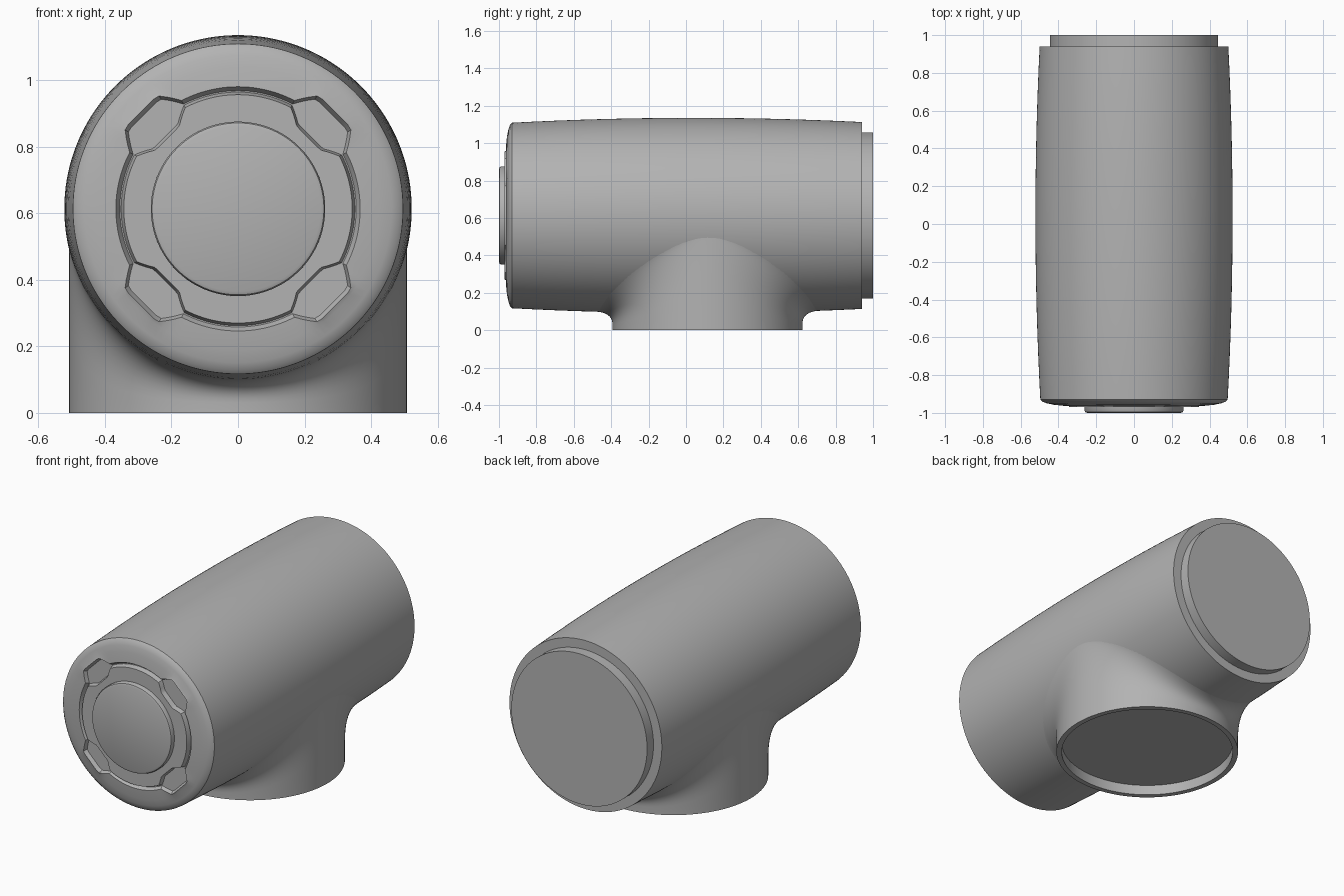
import bpy, bmesh
from math import sin, cos, pi, radians, degrees, sqrt

if "Cube" in bpy.data.objects:
    bpy.data.objects.remove(bpy.data.objects["Cube"], do_unlink=True)

SEG = 144
AXIS_Z = 0.613
NECK_Y, NECK_R = 0.115, 0.508
ANGLES = [2 * pi * i / SEG for i in range(SEG)]

grey = bpy.data.materials.new("plain grey")
grey.use_nodes = True
grey.diffuse_color = (0.45, 0.45, 0.45, 1)
grey.node_tree.nodes["Principled BSDF"].inputs["Base Color"].default_value = grey.diffuse_color


def loft(name, rings):
    """Skin a stack of closed rings and cap both ends."""
    bm = bmesh.new()
    loops = [[bm.verts.new(p) for p in ring] for ring in rings]
    for a, b in zip(loops, loops[1:]):
        for i in range(SEG):
            j = (i + 1) % SEG
            bm.faces.new((a[i], a[j], b[j], b[i]))
    bm.faces.new(loops[0])
    bm.faces.new(loops[-1])
    bmesh.ops.recalc_face_normals(bm, faces=bm.faces)
    mesh = bpy.data.meshes.new(name)
    bm.to_mesh(mesh)
    bm.free()
    mesh.materials.append(grey)
    ob = bpy.data.objects.new(name, mesh)
    bpy.context.collection.objects.link(ob)
    bpy.ops.object.select_all(action='DESELECT')
    ob.select_set(True)
    bpy.context.view_layer.objects.active = ob
    bpy.ops.object.shade_smooth_by_angle(angle=radians(28))


def ring(y, radius):
    """Ring round the long axis; radius is a number or a function of angle."""
    r = radius if callable(radius) else lambda a: radius
    return [(r(a) * cos(a), y, AXIS_Z + r(a) * sin(a)) for a in ANGLES]


def barrel(y):
    return 0.522 - 0.025 * ((y - 0.04) / 0.95) ** 2


def contour(base, lobe, grow=0.0):
    """Circle with a flat-ended lobe on each diagonal."""
    def radius(a):
        d = abs(degrees(a) % 90 - 45)
        t = min(1, max(0, (17.5 - d) / 8))
        return base + (lobe / cos(radians(min(d, 9))) - base) * t + grow
    return radius


# Barrel with domed front, lobed groove and raised centre disc
outer = contour(0.367, 0.412)
outer_floor = contour(0.367, 0.412, -0.012)
inner_floor = contour(0.343, 0.300, 0.008)
inner = contour(0.343, 0.300)
front = [ring(-0.970, 0.25), ring(-0.970, 0.285), ring(-0.970, inner), ring(-0.942, inner_floor),
         ring(-0.942, outer_floor), ring(-0.963, outer), ring(-0.957, 0.425),
         ring(-0.949, 0.462), ring(-0.941, 0.484), ring(-0.930, barrel(-0.93))]
sides = [ring(y, barrel(y)) for y in [-0.93 + 1.87 * k / 16 for k in range(1, 17)]]
loft("barrel", front + sides)

# Round button on the front
loft("front_button", [ring(-0.95, 0.262), ring(-0.988, 0.262), ring(-0.996, 0.258),
                      ring(-1.0, 0.248)])

# Stepped plug on the back
loft("back_plug", [ring(0.90, 0.445), ring(1.0, 0.445)])


# Neck flowing from the round foot into the barrel
def neck_ring(step):
    pts = []
    for a in ANGLES:
        x, y = NECK_R * cos(a), NECK_Y + NECK_R * sin(a)
        side = cos(a) ** 2
        flare = sin(a) * (0.10 + 0.20 * side)
        end_y = y + flare
        z_mid = AXIS_Z - sqrt(barrel(y) ** 2 - x * x)
        z_end = AXIS_Z - sqrt(max(0, barrel(end_y) ** 2 - x * x)) + 0.002
        z_low = z_mid - min(0.065 + 0.2 * side, z_mid)
        u, v = 1 - step, step
        pts.append((x, u * u * y + 2 * u * v * y + v * v * end_y,
                    u * u * z_low + 2 * u * v * z_mid + v * v * z_end))
    return pts


def flat_ring(r, z):
    return [(r * cos(a), NECK_Y + r * sin(a), z) for a in ANGLES]


foot = [flat_ring(0.478, 0.06), flat_ring(0.478, 0), flat_ring(NECK_R, 0)]
blend = [neck_ring(k / 10) for k in range(11)]
loft("neck", foot + blend + [flat_ring(0.3, AXIS_Z)])
